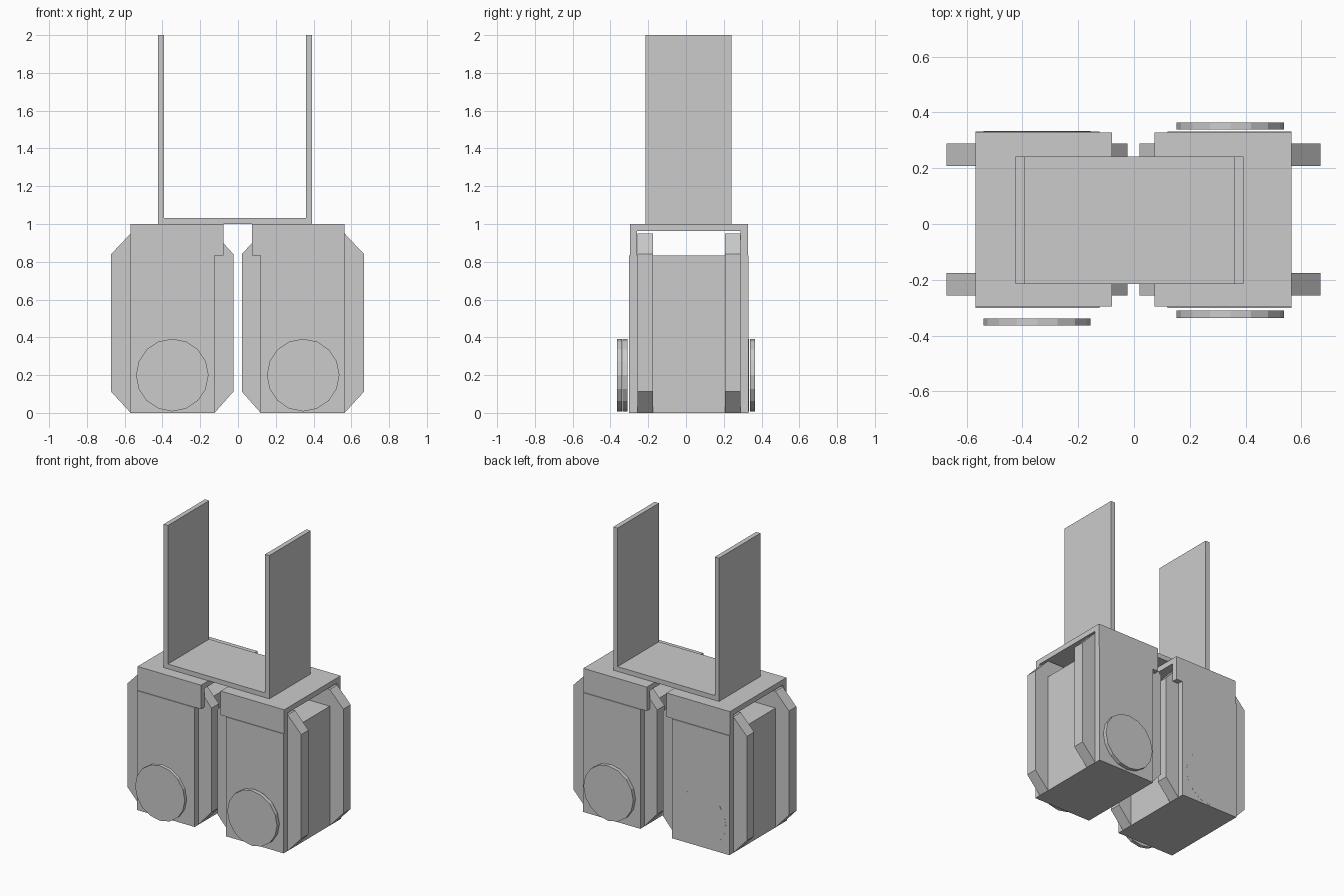
import bpy, bmesh, math

if "Cube" in bpy.data.objects:
    bpy.data.objects.remove(bpy.data.objects["Cube"])


def prism(name, points, axis, lo, hi):
    """Extrude a 2D profile: axis 'y' takes (x, z) points, axis 'x' takes (y, z)."""
    bm = bmesh.new()

    def place(p, d):
        return (p[0], d, p[1]) if axis == 'y' else (d, p[0], p[1])

    face = bm.faces.new([bm.verts.new(place(p, lo)) for p in points])
    ext = bmesh.ops.extrude_face_region(bm, geom=[face])
    verts = [g for g in ext['geom'] if isinstance(g, bmesh.types.BMVert)]
    shift = (0, hi - lo, 0) if axis == 'y' else (hi - lo, 0, 0)
    bmesh.ops.translate(bm, verts=verts, vec=shift)
    bmesh.ops.recalc_face_normals(bm, faces=bm.faces)
    mesh = bpy.data.meshes.new(name)
    bm.to_mesh(mesh)
    bm.free()
    obj = bpy.data.objects.new(name, mesh)
    bpy.context.collection.objects.link(obj)
    return obj


def disc(name, x, y0, y1, sides=16, r=0.192, z=0.2):
    ring = [(x + r * math.cos(2 * math.pi * i / sides),
             z + r * math.sin(2 * math.pi * i / sides)) for i in range(sides)]
    return prism(name, ring, 'y', y0, y1)


# harness: wide U-shaped strap standing on both pouches
xl, xr, t = -0.424, 0.393, 0.033
prism("harness_strap",
      [(xl, 1), (xr, 1), (xr, 2), (xr - t, 2), (xr - t, 1 + t),
       (xl + t, 1 + t), (xl + t, 2), (xl, 2)], 'y', -0.215, 0.241)

for side, s in (("left", -1), ("right", 1)):
    def X(v):
        return s * v - 0.002

    # pouch body
    a, b = X(0.122), X(0.566)
    prism(side + "_pouch_body", [(a, 0), (b, 0), (b, 0.833), (a, 0.833)],
          'y', -0.301, 0.332)

    # lid: inverted channel, open towards both sides
    prism(side + "_pouch_lid",
          [(-0.296, 0.833), (-0.296, 1), (0.327, 1), (0.327, 0.833),
           (0.289, 0.833), (0.289, 0.963), (-0.259, 0.963), (-0.259, 0.833)],
          'x', X(0.076), X(0.566))

    # two chamfered bands around the pouch
    band = [(X(x), z) for x, z in
            ((0.122, 0), (0.566, 0), (0.670, 0.113), (0.670, 0.84),
             (0.566, 0.95), (0.122, 0.95), (0.022, 0.84), (0.022, 0.113))]
    prism(side + "_front_band", band, 'y', -0.257, -0.176)
    prism(side + "_back_band", band, 'y', 0.207, 0.289)

# round buttons; the left back one is sunk flush into the pouch
disc("left_front_button", -0.348, -0.364, -0.339)
disc("right_front_button", 0.345, -0.337, -0.310)
disc("right_back_button", 0.345, 0.338, 0.364)
disc("left_back_button", -0.348, 0.307, 0.3325)
